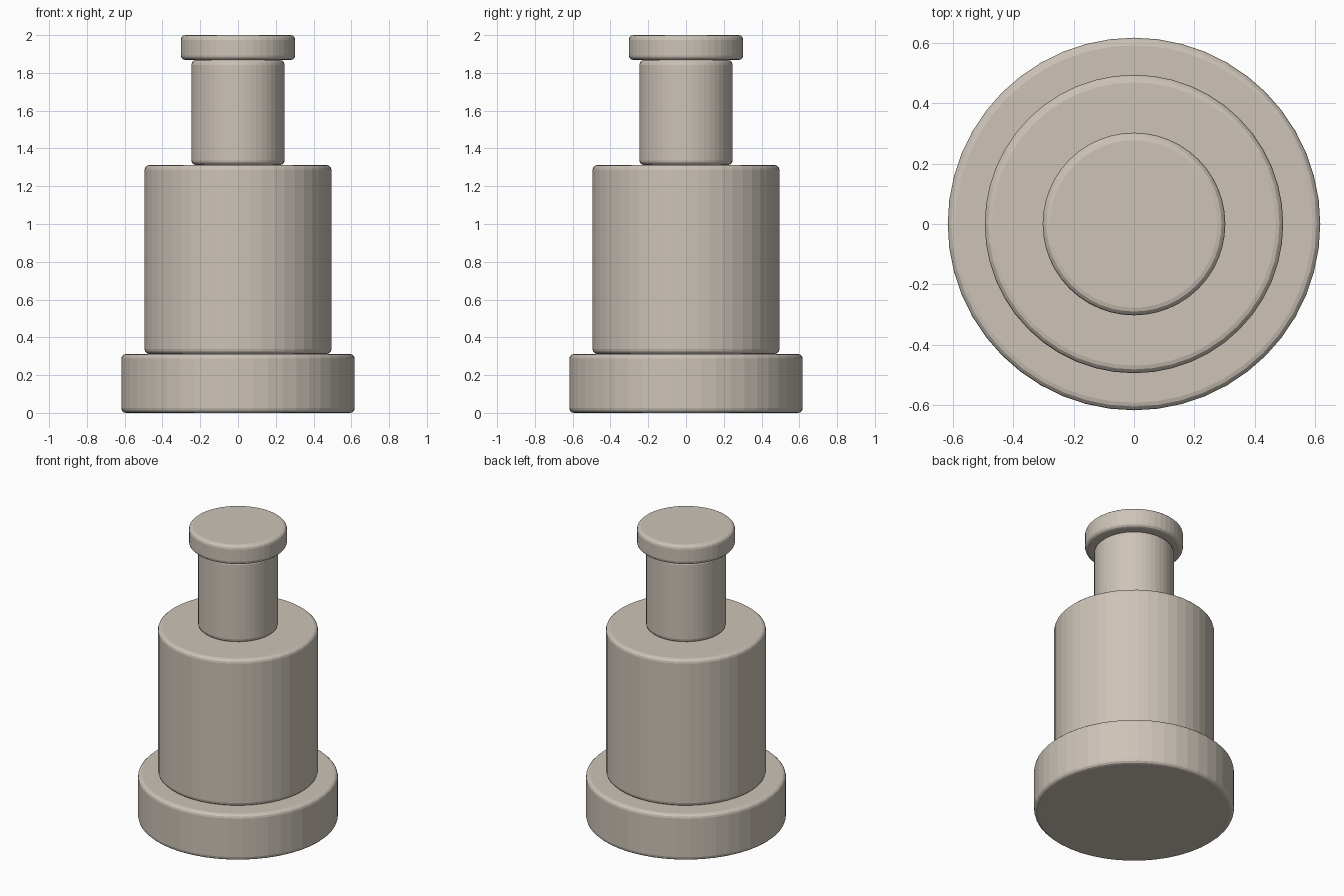
import bpy

if "Cube" in bpy.data.objects:
    bpy.data.objects.remove(bpy.data.objects["Cube"])

# Single warm stone colour
stone = bpy.data.materials.new("warm_stone")
stone.diffuse_color = (0.61, 0.55, 0.48, 1.0)
stone.use_nodes = True
stone.node_tree.nodes["Principled BSDF"].inputs["Base Color"].default_value = stone.diffuse_color


def drum(name, radius, bottom, top, bevel=0.025):
    """Flat-faced upright cylinder with rounded rims."""
    bpy.ops.mesh.primitive_cylinder_add(
        vertices=48, radius=radius, depth=top - bottom,
        location=(0, 0, (bottom + top) / 2))
    obj = bpy.context.object
    obj.name = name
    obj.data.materials.append(stone)
    mod = obj.modifiers.new("rounded_rims", 'BEVEL')
    mod.width = bevel
    mod.segments = 3
    mod.limit_method = 'ANGLE'
    mod.angle_limit = 0.6
    return obj


# Stacked parts from the ground up
drum("base", 0.618, 0.0, 0.312)
drum("body", 0.495, 0.312, 1.312)
drum("neck", 0.247, 1.312, 1.868)
drum("cap", 0.303, 1.868, 2.0)
